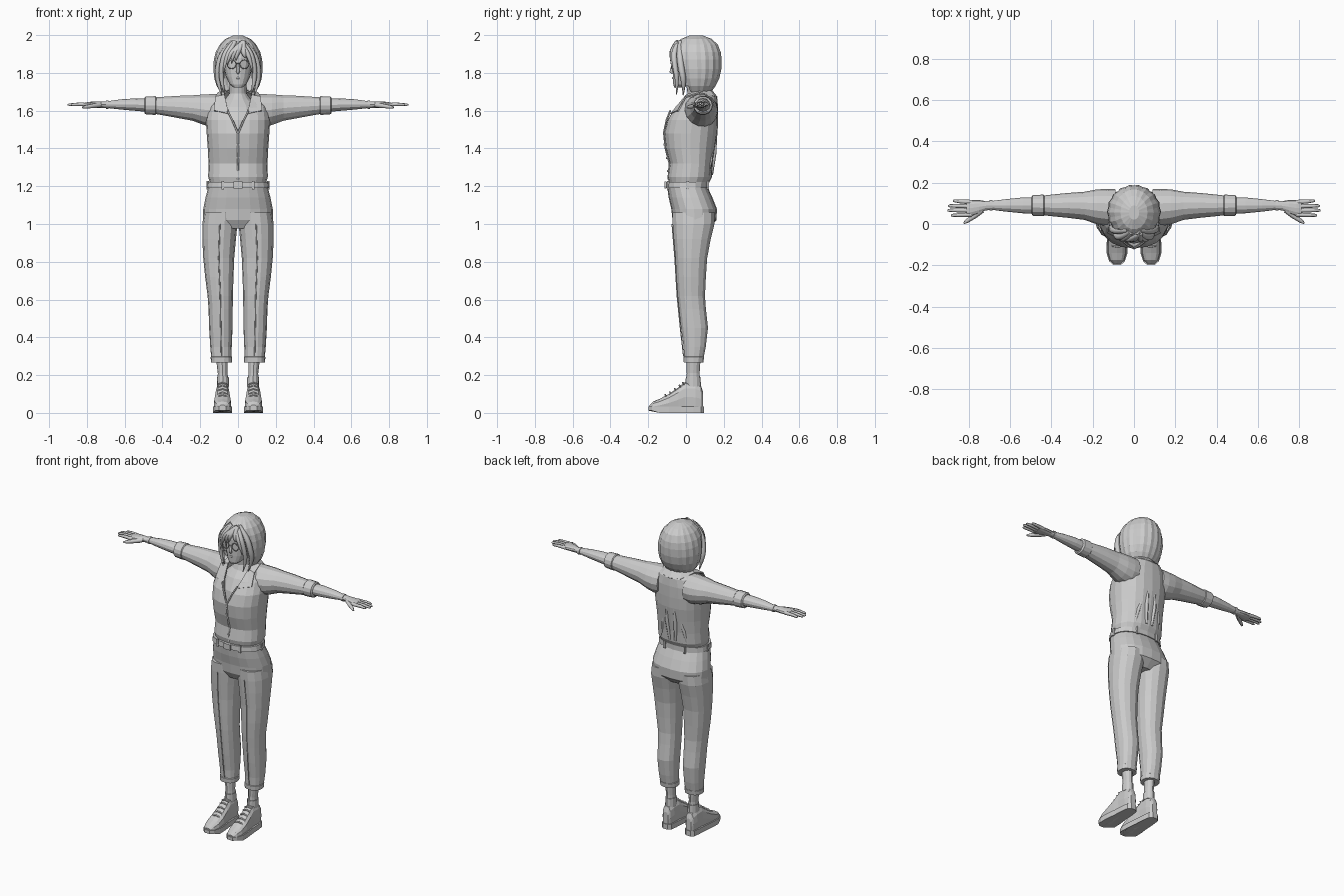
import bpy, bmesh, math
from mathutils import Vector


def finish(name, bm, mirror=False, solid=0.0):
    bmesh.ops.recalc_face_normals(bm, faces=bm.faces)
    me = bpy.data.meshes.new(name)
    bm.to_mesh(me)
    bm.free()
    ob = bpy.data.objects.new(name, me)
    bpy.context.collection.objects.link(ob)
    if solid:
        m = ob.modifiers.new("thickness", 'SOLIDIFY')
        m.thickness, m.offset = solid, -1
    if mirror:
        ob.modifiers.new("mirror", 'MIRROR').use_mirror_merge = False
    return ob


def loft_bm(rings, axis='z', n=16, power=2.0, caps=True, ripple=0.0):
    """rings: (t, centre u, centre v, radius u, radius v) along an axis."""
    bm, loops = bmesh.new(), []
    for t, cu, cv, ru, rv in rings:
        loop = []
        for i in range(n):
            a = 2 * math.pi * i / n
            c, s = math.cos(a), math.sin(a)
            k = 1 - ripple * (i % 2)
            u = cu + k * ru * math.copysign(abs(c) ** (2 / power), c)
            v = cv + k * rv * math.copysign(abs(s) ** (2 / power), s)
            loop.append(bm.verts.new({'z': (u, v, t), 'x': (t, u, v), 'y': (u, t, v)}[axis]))
        loops.append(loop)
    for a, b in zip(loops, loops[1:]):
        for i in range(n):
            j = (i + 1) % n
            bm.faces.new((a[i], a[j], b[j], b[i]))
    if caps:
        bm.faces.new(loops[0])
        bm.faces.new(loops[-1])
    return bm


def loft(name, rings, axis='z', n=16, power=2.0, mirror=False):
    return finish(name, loft_bm(rings, axis, n, power), mirror)


def tubes(name, paths, mirror=False, res=1, smooth=False):
    """Each path is a list of (x, y, z, radius)."""
    cu = bpy.data.curves.new(name, 'CURVE')
    cu.dimensions, cu.bevel_depth, cu.bevel_resolution = '3D', 1.0, res
    cu.use_fill_caps, cu.resolution_u = True, 4
    for path in paths:
        sp = cu.splines.new('NURBS' if smooth else 'POLY')
        sp.points.add(len(path) - 1)
        for p, (x, y, z, r) in zip(sp.points, path):
            p.co, p.radius = (x, y, z, 1), r
        if smooth:
            sp.order_u, sp.use_endpoint_u = 3, True
    tmp = bpy.data.objects.new(name + "_curve", cu)
    bpy.context.collection.objects.link(tmp)
    me = bpy.data.meshes.new_from_object(tmp.evaluated_get(bpy.context.evaluated_depsgraph_get()))
    bpy.data.objects.remove(tmp)
    bm = bmesh.new()
    bm.from_mesh(me)
    bpy.data.meshes.remove(me)
    return finish(name, bm, mirror)


def boxes(name, items, mirror=False):
    bm = bmesh.new()
    for c, s in items:
        geo = bmesh.ops.create_cube(bm, size=1)
        for v in geo['verts']:
            v.co = Vector((c[0] + v.co.x * s[0], c[1] + v.co.y * s[1], c[2] + v.co.z * s[2]))
    return finish(name, bm, mirror)


# Shirt body with an open V at the front
bm = loft_bm([(1.215, 0, .015, .148, .105), (1.25, 0, .02, .158, .118), (1.32, 0, .028, .156, .115),
              (1.40, 0, .023, .16, .132), (1.48, 0, .025, .166, .142), (1.55, 0, .035, .17, .135),
              (1.62, 0, .055, .16, .115), (1.67, 0, .07, .125, .095), (1.695, 0, .075, .085, .07),
              (1.705, 0, .075, .066, .056)], n=20, power=2.3, caps=False)
for s in (1, -1):
    bmesh.ops.bisect_plane(bm, geom=bm.verts[:] + bm.edges[:] + bm.faces[:],
                           plane_co=(0, 0, 1.48), plane_no=(.21 * s, 0, -.085))
gone = []
for f in bm.faces:
    c = f.calc_center_median()
    if c.y < .04 and abs(c.x) < .085 * (c.z - 1.48) / .21 - .0005:
        gone.append(f)
bmesh.ops.delete(bm, geom=gone, context='FACES')
finish("shirt_body", bm, solid=.006)

# Sleeves and rolled cuffs
loft("sleeve", [(.09, .08, 1.602, .088, .088), (.13, .08, 1.60, .09, .09), (.18, .083, 1.605, .084, .083),
                (.24, .088, 1.614, .068, .069), (.32, .09, 1.62, .06, .06), (.39, .09, 1.624, .053, .051),
                (.445, .09, 1.627, .047, .044)], 'x', 14, mirror=True)
loft("sleeve_cuff", [(.432, .09, 1.627, .046, .046), (.437, .09, 1.627, .052, .051),
                     (.49, .09, 1.628, .05, .048), (.496, .09, 1.628, .04, .04)], 'x', 14, mirror=True)

# Collar
top = [(0, .135, 1.712), (.05, .122, 1.712), (.078, .06, 1.708), (.072, .0, 1.685), (.05, -.083, 1.585)]
low = [(0, .168, 1.672), (.07, .152, 1.677), (.108, .07, 1.697), (.12, -.005, 1.675), (.128, -.045, 1.602)]
bm = bmesh.new()
ta, la = [bm.verts.new(p) for p in top], [bm.verts.new(p) for p in low]
for i in range(len(top) - 1):
    bm.faces.new((ta[i], ta[i + 1], la[i + 1], la[i]))
finish("collar", bm, mirror=True, solid=.008)

# Shirt opening edges, button strip and buttons
tubes("shirt_opening_edge", [[(.055, -.083, 1.60, .005), (.03, -.103, 1.55, .005), (0, -.118, 1.48, .005)]], True)
tubes("button_strip", [[(0, -.093, 1.235, .006), (0, -.087, 1.32, .006), (0, -.108, 1.40, .006),
                        (0, -.116, 1.48, .006)]])
tubes("buttons", [[(0, y, z, .006), (0, y - .01, z, .006)] for y, z in
                  ((-.09, 1.28), (-.095, 1.35), (-.11, 1.42))])
# Folds down the back of the shirt
tubes("back_folds", [[(.02, .135, 1.26, .008), (.03, .15, 1.38, .012), (.025, .16, 1.52, .005)],
                     [(.09, .115, 1.25, .006), (.075, .13, 1.34, .012), (.05, .145, 1.44, .004)]], True)

# Neck and chest
loft("neck_and_chest", [(1.45, 0, .03, .11, .125), (1.55, 0, .04, .13, .118), (1.62, 0, .06, .118, .1),
                        (1.66, 0, .066, .07, .07), (1.69, 0, .058, .047, .05), (1.79, 0, .045, .045, .05)])

# Forearms, bracelets and hands
loft("forearm", [(.46, .09, 1.628, .04, .036), (.54, .09, 1.632, .038, .033), (.62, .09, 1.633, .03, .027),
                 (.69, .09, 1.632, .021, .018), (.72, .088, 1.632, .023, .017), (.75, .083, 1.632, .033, .017),
                 (.785, .077, 1.632, .04, .015), (.81, .076, 1.632, .039, .011)], 'x', 12, mirror=True)
loft("bracelet", [(.685, .09, 1.632, .025, .022), (.70, .09, 1.632, .025, .022)], 'x', 12, mirror=True)
fingers = []
for y0, y1, tip in ((.045, .042, .885), (.066, .066, .902), (.086, .088, .898), (.106, .112, .875)):
    mid = (.80 + tip) / 2
    fingers.append([(.785, y0, 1.632, .011), (mid, (y0 + y1) / 2, 1.634, .0095),
                    (tip - .008, y1, 1.632, .0075), (tip, y1, 1.631, .004)])
fingers.append([(.735, .068, 1.63, .015), (.77, .04, 1.625, .013), (.805, .016, 1.62, .01), (.823, .004, 1.617, .005)])
tubes("fingers", fingers, True)

# Trousers
loft("trouser_hips", [(.975, 0, .035, .15, .08), (1.02, 0, .045, .185, .116), (1.08, 0, .043, .184, .121),
                      (1.14, 0, .024, .172, .116), (1.20, 0, .006, .156, .106)], n=20, power=2.3)
loft("trouser_leg", [(.27, .088, .04, .052, .05), (.35, .09, .046, .057, .06), (.45, .091, .045, .062, .073),
                     (.55, .092, .034, .064, .073), (.62, .094, .028, .067, .074), (.72, .099, .027, .075, .08),
                     (.82, .102, .028, .082, .086), (.92, .1, .033, .089, .1), (1.0, .096, .04, .093, .113),
                     (1.06, .092, .04, .088, .115)], n=14, power=2.3, mirror=True)
loft("trouser_hem", [(.268, .088, .04, .048, .046), (.268, .088, .04, .055, .053), (.296, .088, .041, .057, .056),
                     (.3, .088, .041, .052, .05)], n=14, power=2.3, mirror=True)
tubes("trouser_crease", [[(.088, -.013, .3, .003), (.091, -.03, .45, .003), (.094, -.047, .62, .003),
                          (.102, -.059, .82, .003), (.096, -.074, 1.0, .003)]], True)

# Belt, buckle and belt loops
loft("belt", [(1.19, 0, .008, .16, .11), (1.19, 0, .008, .166, .115), (1.222, 0, .009, .161, .114),
              (1.222, 0, .009, .15, .1)], n=20, power=2.3)
boxes("belt_buckle", [((0, -.108, 1.206), (.045, .012, .036))])
boxes("belt_loops", [((.08, -.095, 1.205), (.014, .012, .045)), ((.07, .117, 1.205), (.014, .012, .045)),
                     ((.16, .01, 1.205), (.012, .014, .045))], True)

# Ankles and socks
loft("ankle", [(.09, .08, .04, .03, .036), (.15, .08, .038, .029, .037), (.21, .081, .038, .026, .034),
               (.3, .086, .04, .032, .038)], n=12, mirror=True)
loft("sock_top", [(.14, .08, .038, .032, .041), (.19, .08, .038, .031, .039)], n=12, mirror=True)

# Shoes: uppers, soles and laces
loft("shoe_upper", [(y, .082, (lo + hi) / 2, r, (hi - lo) / 2) for y, r, lo, hi in
                    ((-.192, .018, .012, .042), (-.175, .036, .008, .06), (-.14, .046, .005, .074),
                     (-.09, .046, .005, .1), (-.04, .041, .005, .135), (-.005, .036, .005, .163),
                     (.05, .035, .005, .16), (.08, .029, .005, .143), (.091, .018, .01, .11))],
     'y', 12, 2.6, True)
outline = [(-.199, .018), (-.18, .038), (-.14, .051), (-.09, .05), (-.03, .043), (.04, .039), (.08, .033), (.095, .017)]
bm = bmesh.new()
pts = [(.082 + w, y) for y, w in outline] + [(.082 - w, y) for y, w in reversed(outline)]
face = bm.faces.new([bm.verts.new((x, y, .012 if y < -.17 else 0)) for x, y in pts])
ext = bmesh.ops.extrude_face_region(bm, geom=[face])
for v in [e for e in ext['geom'] if isinstance(e, bmesh.types.BMVert)]:
    v.co.z = .034
finish("shoe_sole", bm, mirror=True)
tubes("laces", [[(.057, y, z - .008, .004), (.082, y - .005, z + .002, .005), (.107, y, z - .008, .004)]
                for y, z in ((-.105, .094), (-.08, .108), (-.055, .126), (-.03, .144), (-.012, .158))], True)

# Head with nose, lips, eyes and ears
loft("head", [(1.722, 0, -.04, .022, .022), (1.738, 0, -.022, .043, .046), (1.78, 0, .004, .064, .074),
              (1.83, 0, .03, .076, .101), (1.88, 0, .04, .082, .111), (1.93, 0, .045, .08, .103),
              (1.97, 0, .05, .052, .07)], n=18, power=2.2)
tubes("nose", [[(0, -.066, 1.855, .006), (0, -.077, 1.82, .008), (0, -.079, 1.806, .01), (0, -.07, 1.797, .006)]])
tubes("lips", [[(-.02, -.06, 1.772, .003), (0, -.069, 1.773, .006), (.02, -.06, 1.772, .003)]])
tubes("ears", [[(.078, .03, 1.80, .008), (.086, .04, 1.835, .013), (.084, .04, 1.86, .008)]], True)

# Glasses
ring = [(.034 + .023 * math.cos(i * math.pi / 8), -.078, 1.845 + .023 * math.sin(i * math.pi / 8), .0025)
        for i in range(17)]
tubes("glasses", [ring, [(0, -.082, 1.85, .002), (.012, -.078, 1.85, .002)],
                  [(.057, -.078, 1.852, .002), (.085, .03, 1.855, .002)]], True)

# Bobbed hair shell, open around the face
bm = loft_bm([(1.70, 0, .06, .092, .075), (1.73, 0, .06, .113, .098), (1.77, 0, .06, .125, .118),
              (1.82, 0, .06, .131, .129), (1.87, 0, .058, .128, .133), (1.91, 0, .056, .118, .13),
              (1.95, 0, .055, .096, .115), (1.98, 0, .055, .066, .082), (1.998, 0, .055, .025, .035)],
             n=36, caps=False, ripple=.035)
bmesh.ops.holes_fill(bm, edges=[e for e in bm.edges if e.is_boundary and e.verts[0].co.z > 1.99], sides=0)
gone = []
for f in bm.faces:
    c = f.calc_center_median()
    if c.y < .03 and c.z < 1.92 and abs(c.x) < (.085 if c.z < 1.88 else .06):
        gone.append(f)
bmesh.ops.delete(bm, geom=gone, context='FACES')
finish("hair_shell", bm, solid=.014)

# Fringe and face-framing locks
tubes("front_locks", [
    [(.02, -.035, 1.965, .012), (.06, -.065, 1.92, .018), (.085, -.06, 1.84, .016), (.09, -.045, 1.76, .013), (.07, -.05, 1.685, .002)],
    [(.03, -.03, 1.965, .012), (.085, -.035, 1.91, .018), (.108, -.025, 1.82, .018), (.108, -.01, 1.75, .014), (.085, -.015, 1.68, .002)],
    [(.015, -.04, 1.965, .012), (.04, -.07, 1.92, .015), (.066, -.075, 1.87, .012), (.078, -.068, 1.80, .002)]],
    True, 1, True)
tubes("fringe", [[(.03, -.045, 1.965, .012), (x * .5 + .01, -.07, 1.925, .016), (x, -.078, 1.89, .012),
                  (x * 1.15, -.077, z, .002)] for x, z in ((-.05, 1.84), (-.03, 1.85), (-.01, 1.865), (.035, 1.88))],
      False, 1, True)
